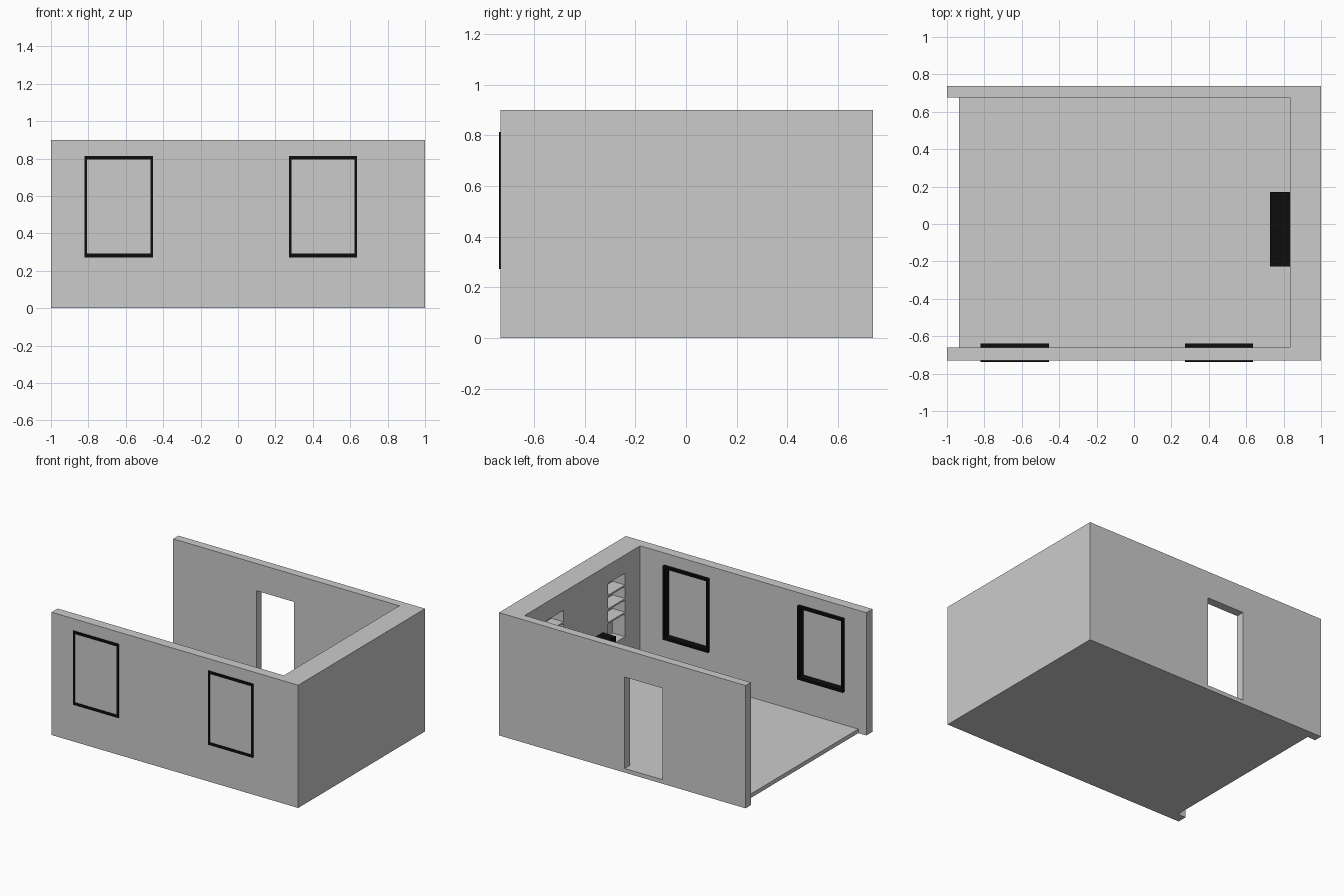
import bpy, bmesh

if "Cube" in bpy.data.objects:
    bpy.data.objects.remove(bpy.data.objects["Cube"])

black = bpy.data.materials.new("black")
black.diffuse_color = (0.004, 0.004, 0.004, 1)
black.use_nodes = True
black.node_tree.nodes["Principled BSDF"].inputs["Base Color"].default_value = black.diffuse_color


def prism(name, outline, to3d, depth, mat=None):
    """Extrude a 2D outline along a direction."""
    bm = bmesh.new()
    face = bm.faces.new([bm.verts.new(to3d(*p)) for p in outline])
    ext = bmesh.ops.extrude_face_region(bm, geom=[face])
    moved = [v for v in ext["geom"] if isinstance(v, bmesh.types.BMVert)]
    bmesh.ops.translate(bm, verts=moved, vec=depth)
    bmesh.ops.recalc_face_normals(bm, faces=bm.faces)
    me = bpy.data.meshes.new(name)
    bm.to_mesh(me)
    bm.free()
    ob = bpy.data.objects.new(name, me)
    bpy.context.collection.objects.link(ob)
    if mat:
        me.materials.append(mat)
    return ob


def box(name, x, y, z, mat=None):
    outline = [(x[0], y[0]), (x[1], y[0]), (x[1], y[1]), (x[0], y[1])]
    return prism(name, outline, lambda a, b: (a, b, z[0]), (0, 0, z[1] - z[0]), mat)


def cut(target, x, y, z):
    """Cut a box-shaped opening and remove the cutter."""
    cutter = box("cutter", x, y, z)
    cutter.hide_render = True
    mod = target.modifiers.new("opening", 'BOOLEAN')
    mod.operation, mod.solver, mod.object = 'DIFFERENCE', 'EXACT', cutter
    bpy.context.view_layer.objects.active = target
    bpy.ops.object.modifier_apply(modifier=mod.name)
    bpy.data.objects.remove(cutter)


# Main dimensions
FRONT, BACK, IN_F, IN_B, IN_R = -0.731, 0.738, -0.66, 0.677, 0.834
FLOOR, TOP = 0.03, 0.90

# Three walls as one U-shaped plan, plus the floor slab
plan = [(-1, FRONT), (1, FRONT), (1, BACK), (-1, BACK),
        (-1, IN_B), (IN_R, IN_B), (IN_R, IN_F), (-1, IN_F)]
walls = prism("walls", plan, lambda x, y: (x, y, 0), (0, 0, TOP))
box("floor", (-0.935, IN_R), (IN_F, IN_B), (0, FLOOR))

# Doorway in the back wall
cut(walls, (-0.325, -0.02), (0.6, 0.8), (FLOOR, 0.70))

# Two windows: opening, black frame, fixed pane
WZ = (0.272, 0.813)
for i, (x0, x1) in enumerate([(-0.822, -0.454), (0.272, 0.637)], 1):
    cut(walls, (x0, x1), (-0.8, -0.6), WZ)
    frame = box(f"window_frame_{i}", (x0, x1), (-0.738, -0.64), WZ, black)
    inx, inz = (x0 + 0.014, x1 - 0.014), (WZ[0] + 0.019, WZ[1] - 0.019)
    cut(frame, inx, (-0.8, -0.6), inz)
    box(f"window_pane_{i}", inx, (-0.733, -0.69), inz)

# Shelf niches on both sides of the fireplace
NICHE_Z = (0.30, 0.765)
for side, (y0, y1) in (("front", (-0.485, -0.285)), ("back", (0.225, 0.425))):
    cut(walls, (0.8, IN_R + 0.10), (y0, y1), NICHE_Z)
    for k, z in enumerate((0.48, 0.58, 0.68), 1):
        box(f"{side}_shelf_{k}", (IN_R, IN_R + 0.10), (y0, y1), (z - 0.012, z))

# Black fireplace surround with an open hearth
surround = [(-0.228, FLOOR), (-0.13, FLOOR), (-0.13, 0.28), (0.072, 0.28),
            (0.072, FLOOR), (0.17, FLOOR), (0.17, 0.43), (-0.228, 0.43)]
prism("fireplace", surround, lambda y, z: (0.728, y, z), (IN_R - 0.728, 0, 0), black)
